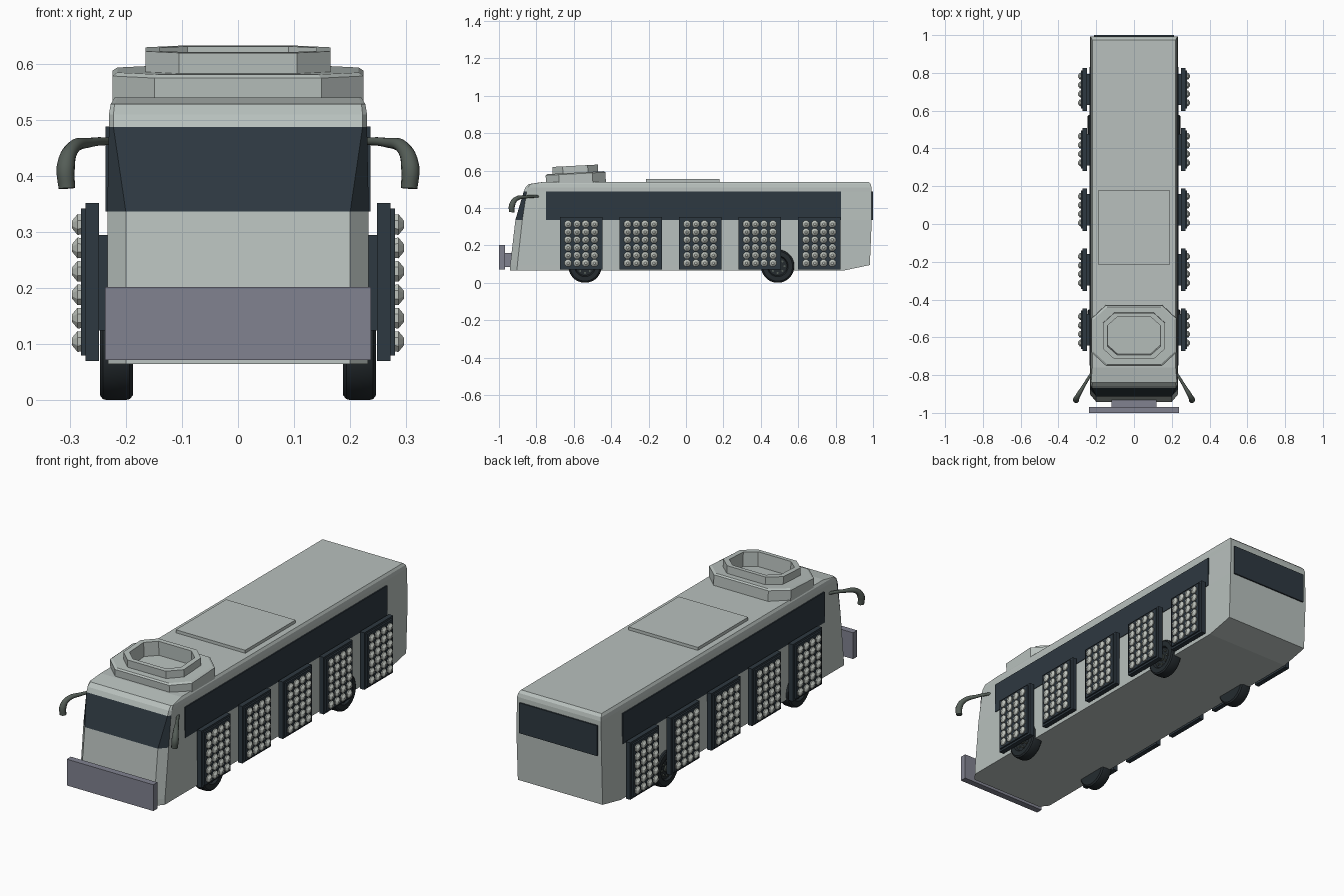
import bpy, bmesh, math
from mathutils import Matrix, Vector

if "Cube" in bpy.data.objects:
    bpy.data.objects.remove(bpy.data.objects["Cube"])


def material(name, r, g, b):
    m = bpy.data.materials.new(name)
    m.use_nodes = True
    m.diffuse_color = (r, g, b, 1)
    node = next(n for n in m.node_tree.nodes if n.type == "BSDF_PRINCIPLED")
    node.inputs["Base Color"].default_value = (r, g, b, 1)
    return m


PAINT = material("pale grey paint", .48, .53, .51)
DARK = material("dark glass and panels", .027, .04, .052)
TYRE = material("tyre black", .018, .024, .028)
BUMPER = material("violet grey steel", .22, .225, .28)
MIRROR = material("mirror grey", .09, .11, .095)
STUD = material("stud metal", .5, .53, .49)


def finish(name, bm, *mats, smooth=False):
    bmesh.ops.recalc_face_normals(bm, faces=bm.faces)
    me = bpy.data.meshes.new(name)
    bm.to_mesh(me)
    bm.free()
    for m in mats:
        me.materials.append(m)
    ob = bpy.data.objects.new(name, me)
    bpy.context.collection.objects.link(ob)
    if smooth:
        bpy.ops.object.select_all(action="DESELECT")
        ob.select_set(True)
        bpy.context.view_layer.objects.active = ob
        bpy.ops.object.shade_smooth_by_angle(angle=math.radians(35))
    return ob


def add_box(bm, x, y, z):
    """Add a box spanning the three (low, high) ranges."""
    size = [b - a for a, b in (x, y, z)]
    mid = [(a + b) / 2 for a, b in (x, y, z)]
    mat = Matrix.Translation(mid) @ Matrix.Diagonal((*size, 1))
    bmesh.ops.create_cube(bm, size=1, matrix=mat)


def box(name, mat, x, y, z):
    bm = bmesh.new()
    add_box(bm, x, y, z)
    return finish(name, bm, mat)


def loft(bm, rings):
    """Skin closed rings of equal length and cap both ends."""
    vs = [[bm.verts.new(p) for p in ring] for ring in rings]
    n = len(vs[0])
    for a, b in zip(vs, vs[1:]):
        for i in range(n):
            j = (i + 1) % n
            bm.faces.new((a[i], a[j], b[j], b[i]))
    bm.faces.new(vs[0])
    bm.faces.new(vs[-1])


def lathe_x(bm, profile, centre, side, sides):
    """Turn (radius, x) points about an axis along x."""
    rings = []
    for r, x in profile:
        angles = [2 * math.pi * (k + .5) / sides for k in range(sides)]
        rings.append([(side * x, centre[0] + r * math.cos(a), centre[1] + r * math.sin(a))
                      for a in angles])
    loft(bm, rings)


# Body shell: level, nose y, nose half width, corner y, half width, tail y
levels = [
    (.065, -.942, .20, -.903, .232, .84),
    (.095, -.940, .20, -.902, .232, .983),
    (.337, -.912, .20, -.875, .233, .993),
    (.487, -.868, .222, -.852, .230, .993),
    (.510, -.858, .222, -.845, .230, .992),
    (.528, -.840, .220, -.832, .227, .987),
    (.540, -.760, .215, -.755, .220, .975),
]
bm = bmesh.new()
loft(bm, [[(xn, yn, z), (w, yc, z), (w, yt, z), (-w, yt, z), (-w, yc, z), (-xn, yn, z)]
          for z, yn, xn, yc, w, yt in levels])
for f in bm.faces:
    c = f.calc_center_median()
    f.material_index = int(c.y < -.8 and .34 < c.z < .48)   # wrapped windscreen
finish("body", bm, PAINT, DARK)

box("rear_window", DARK, (-.213, .213), (.991, 1), (.337, .487))
box("roof_hatch", PAINT, (-.19, .19), (-.215, .178), (.538, .555))

# Front bumper plate and its bracket
box("bumper_plate", BUMPER, (-.237, .237), (-1, -.968), (.072, .202))
box("bumper_bracket", BUMPER, (-.12, .12), (-.97, -.93), (.085, .16))

# Hollow eight-sided roof ring, tipped slightly forward
def octagon(hx, hy, cx, cy, z):
    quarter = [(hx, hy - cy), (hx - cx, hy)]
    half = quarter + [(-x, y) for x, y in reversed(quarter)]
    return [(x, y, z) for x, y in half + [(-x, -y) for x, y in half]]


bm = bmesh.new()
loft(bm, [
    octagon(.224, .16, .075, .07, -.008),
    octagon(.224, .16, .075, .07, .052),
    octagon(.215, .152, .073, .067, .058),
    octagon(.165, .122, .06, .055, .058),
    octagon(.165, .122, .06, .055, .095),
    octagon(.14, .1, .05, .045, .095),
    octagon(.138, .098, .05, .045, .025),
])
bm.transform(Matrix.Translation((0, -.588, .531)) @ Matrix.Rotation(math.radians(3), 4, "X"))
finish("roof_ring", bm, PAINT)

panel_ys = [-.56 + .318 * i for i in range(5)]
for side, label in ((1, "left"), (-1, "right")):
    # Side window band
    box(label + "_window_band", DARK, sorted((side * .225, side * .236)),
        (-.748, .83), (.337, .488))

    # Studded side panels on mounts
    for i, y in enumerate(panel_ys):
        bm = bmesh.new()
        for x0, x1, half, z0, z1 in ((.225, .249, .083, .125, .295),
                                     (.248, .272, .113, .07, .352),
                                     (.271, .28, .101, .08, .342)):
            add_box(bm, sorted((side * x0, side * x1)), (y - half, y + half), (z0, z1))
        finish(f"{label}_panel_{i + 1}", bm, DARK)
        bm = bmesh.new()
        for col in range(4):
            for row in range(6):
                centre = (y + (col - 1.5) * .047, .105 + row * .0417)
                lathe_x(bm, [(.019, .278), (.02, .286), (.007, .296)], centre, side, 8)
        finish(f"{label}_studs_{i + 1}", bm, STUD)

    # Wheels with recessed hubs and bolts
    for y, end in ((-.54, "front"), (.49, "rear")):
        centre = (y, .089)
        bm = bmesh.new()
        lathe_x(bm, [(.05, .187), (.08, .187), (.087, .193), (.089, .202), (.089, .232),
                     (.087, .241), (.08, .246), (.056, .246), (.05, .236)],
                centre, side, 32)
        finish(f"{end}_{label}_tyre", bm, TYRE, smooth=True)
        bm = bmesh.new()
        lathe_x(bm, [(.018, .234), (.018, .242), (.012, .246)], centre, side, 12)
        for k in range(8):
            a = k * math.pi / 4
            lathe_x(bm, [(.006, .234), (.006, .241)],
                    (y + .036 * math.cos(a), .089 + .036 * math.sin(a)), side, 6)
        finish(f"{end}_{label}_hub", bm, MIRROR)

    # Drooping mirror arm
    cu = bpy.data.curves.new(label + "_mirror", "CURVE")
    cu.dimensions = "3D"
    cu.bevel_depth = .015
    cu.bevel_resolution = 3
    cu.resolution_u = 8
    cu.use_fill_caps = True
    path = [(.222, -.785, .462, .45), (.262, -.85, .46, .55), (.297, -.91, .447, .85),
            (.307, -.93, .415, 1.1), (.305, -.932, .378, 1)]
    sp = cu.splines.new("BEZIER")
    sp.bezier_points.add(len(path) - 1)
    for p, (x, y, z, r) in zip(sp.bezier_points, path):
        p.co = Vector((side * x, y, z))
        p.radius = r
        p.handle_left_type = p.handle_right_type = "AUTO"
    cu.materials.append(MIRROR)
    bpy.context.collection.objects.link(bpy.data.objects.new(label + "_mirror", cu))
